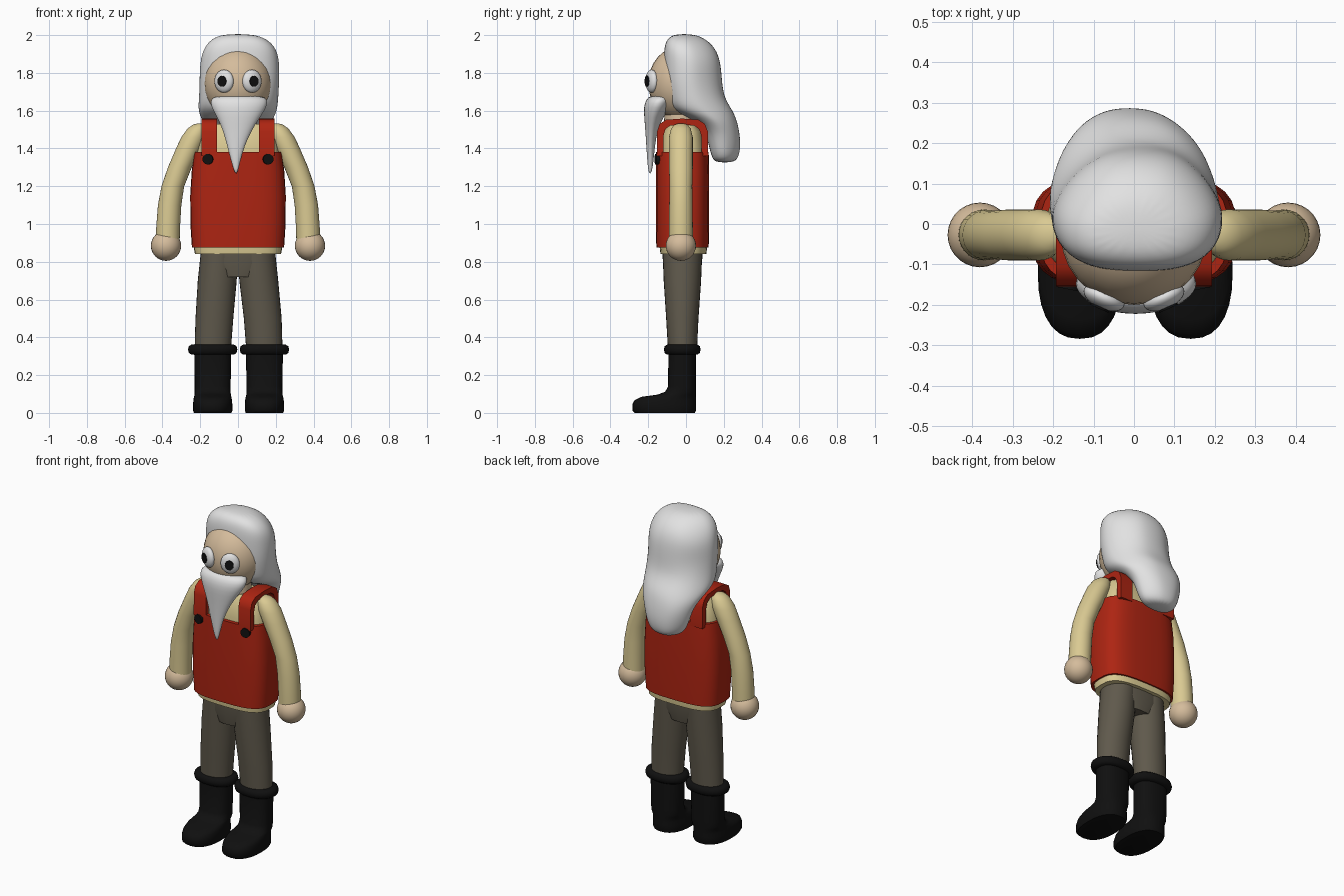
import bpy, bmesh, math
from mathutils import Matrix, Vector

if "Cube" in bpy.data.objects:
    bpy.data.objects.remove(bpy.data.objects["Cube"])


def colour(name, rgb):
    m = bpy.data.materials.new(name)
    m.diffuse_color = (*rgb, 1)
    m.use_nodes = True
    m.node_tree.nodes["Principled BSDF"].inputs["Base Color"].default_value = m.diffuse_color
    return m


WHITE = colour("hair_white", (0.76, 0.76, 0.76))
SKIN = colour("skin", (0.66, 0.50, 0.33))
CREAM = colour("shirt_cream", (0.70, 0.59, 0.29))
RED = colour("vest_red", (0.42, 0.018, 0.006))
OLIVE = colour("trouser_olive", (0.115, 0.10, 0.072))
BLACK = colour("black", (0.005, 0.005, 0.005))


def finish(name, bm, mat, subsurf=0, angle=40):
    bmesh.ops.recalc_face_normals(bm, faces=bm.faces)
    me = bpy.data.meshes.new(name)
    bm.to_mesh(me)
    bm.free()
    me.materials.append(mat)
    me.shade_smooth()
    me.set_sharp_from_angle(angle=math.radians(angle))
    ob = bpy.data.objects.new(name, me)
    bpy.context.collection.objects.link(ob)
    if subsurf:
        mod = ob.modifiers.new("round", 'SUBSURF')
        mod.levels = mod.render_levels = subsurf
    return ob


def loft(name, rings, mat, n=28, power=2.0, taper=0.0, lump=0.0, **kw):
    """Stack of superellipse rings: (x centre, x radius, y front, y back, z)."""
    bm = bmesh.new()
    loops = []
    for cx, rx, y0, y1, z in rings:
        loop = []
        for i in range(n):
            a = 2 * math.pi * i / n
            c, s = math.cos(a), math.sin(a)
            px = math.copysign(abs(c) ** (2 / power), c)
            py = math.copysign(abs(s) ** (2 / power), s)
            k = 1 + lump * math.sin(3 * a + 13 * z) * math.cos(21 * z)
            loop.append(bm.verts.new((cx + rx * px * k * (1 - taper * max(py, 0)),
                                      (y0 + y1) / 2 + (y1 - y0) / 2 * py * k, z)))
        loops.append(loop)
    for lo, hi in zip(loops, loops[1:]):
        for i in range(n):
            j = (i + 1) % n
            bm.faces.new((lo[i], lo[j], hi[j], hi[i]))
    bm.faces.new(loops[0])
    bm.faces.new(loops[-1])
    return finish(name, bm, mat, **kw)


def ball(name, loc, radii, mat, turn=0.0):
    bm = bmesh.new()
    bmesh.ops.create_uvsphere(bm, u_segments=28, v_segments=16, radius=1)
    bm.transform(Matrix.Translation(loc) @ Matrix.Rotation(turn, 4, 'Z')
                 @ Matrix.Diagonal((*radii, 1)))
    return finish(name, bm, mat)


def disc(name, loc, rx, rz, depth, mat, turn=0.0):
    bm = bmesh.new()
    bmesh.ops.create_cone(bm, cap_ends=True, segments=16, radius1=1, radius2=1, depth=1)
    bm.transform(Matrix.Translation(loc) @ Matrix.Rotation(turn, 4, 'Z')
                 @ Matrix.Diagonal((rx, depth, rz, 1)) @ Matrix.Rotation(math.pi / 2, 4, 'X'))
    return finish(name, bm, mat)


def strap(name, side):
    """Band bent over the shoulder."""
    outer = [(-.155, 1.36), (-.153, 1.49), (-.14, 1.53), (-.105, 1.552), (-.02, 1.558),
             (.065, 1.552), (.1, 1.53), (.116, 1.49), (.118, 1.36)]
    mid = Vector((-.02, 1.36))
    bm = bmesh.new()
    rows = []
    for y, z in outer:
        iy, iz = mid.x + (y - mid.x) * .74, mid.y + (z - mid.y) * .84
        rows.append([bm.verts.new((side * x, yy, zz)) for x, yy, zz in
                     ((.11, y, z), (.193, y, z), (.193, iy, iz), (.11, iy, iz))])
    for a, b in zip(rows, rows[1:]):
        for i in range(4):
            j = (i + 1) % 4
            bm.faces.new((a[i], a[j], b[j], b[i]))
    bm.faces.new(rows[0])
    bm.faces.new(rows[-1])
    return finish(name, bm, RED)


# Head and neck
ball("head", (0, -.03, 1.745), (.18, .17, .195), SKIN)
loft("neck", [(0, .1, -.12, .06, 1.48), (0, .09, -.11, .05, 1.64)], SKIN)

# Hair with a long fall down the back
loft("hair", [(-.01, .07, .16, .25, 1.325), (-.01, .115, .135, .28, 1.35),
              (-.01, .14, .12, .29, 1.42), (-.01, .16, .10, .285, 1.49),
              (-.005, .19, .045, .27, 1.55), (0, .215, -.085, .25, 1.60),
              (.005, .215, -.11, .205, 1.67), (.01, .215, -.115, .19, 1.76),
              (.01, .215, -.12, .185, 1.86), (.01, .195, -.12, .155, 1.93),
              (.008, .15, -.105, .105, 1.98), (0, .08, -.06, .04, 2.006)],
     WHITE, n=20, power=2.6, taper=.3, lump=.025, subsurf=2, angle=180)

# Beard tapering to a point
loft("beard", [(-.01, .006, -.198, -.182, 1.265), (-.012, .024, -.205, -.172, 1.33),
               (-.012, .045, -.21, -.165, 1.41), (-.003, .078, -.216, -.15, 1.50),
               (.003, .115, -.222, -.12, 1.565), (.005, .150, -.225, -.08, 1.62),
               (.005, .155, -.212, -.07, 1.66), (.005, .12, -.19, -.07, 1.682)],
     WHITE, n=20, subsurf=1, angle=180)

# Shirt body and overall vest
loft("shirt", [(0, .228, -.135, .108, .84), (0, .235, -.14, .112, .88),
               (0, .235, -.14, .108, 1.25), (0, .215, -.135, .102, 1.40),
               (0, .195, -.12, .085, 1.49), (0, .165, -.09, .055, 1.53)],
     CREAM, n=32, power=3)
loft("vest", [(0, .244, -.157, .12, .875), (0, .252, -.16, .123, 1.0),
              (0, .253, -.16, .123, 1.15), (0, .245, -.16, .123, 1.28),
              (0, .232, -.158, .12, 1.38)], RED, n=32, power=3.2)

# Hips
loft("hips", [(0, .12, -.11, .07, .72), (0, .195, -.122, .085, .79),
              (0, .197, -.125, .088, .86)], OLIVE, power=2.3)

for side, label in ((-1, "left"), (1, "right")):
    # Eyes turned slightly outward
    turn = side * .42
    out = Vector((math.sin(turn), -math.cos(turn), 0))
    centre = Vector((side * .074, -.182, 1.756))
    ball(label + "_eye", centre, (.054, .028, .061), WHITE, turn)
    disc(label + "_pupil", centre + out * .026, .025, .029, .008, BLACK, turn)

    # Shoulder strap and button
    strap(label + "_strap", side)
    disc(label + "_button", (side * .159, -.153, 1.343), .028, .028, .018, BLACK, side * .2)

    # Arm bent outward, ending in a round hand
    path = [(.372, .063, .90), (.370, .063, .98), (.362, .062, 1.10), (.345, .060, 1.20),
            (.308, .063, 1.30), (.262, .066, 1.40), (.235, .065, 1.46),
            (.215, .052, 1.505), (.205, .035, 1.525), (.2, .012, 1.533)]
    loft(label + "_arm", [(side * x, r, -.027 - min(r, .063), -.027 + min(r, .063), z)
                          for x, r, z in path], CREAM)
    ball(label + "_hand", (side * .381, -.027, .885), (.08, .08, .08), SKIN)

    # Trouser leg
    cx = .003 + side * .137
    loft(label + "_leg", [(cx, .096, -.095, .058, .33), (.003 + side * .128, .1, -.105, .066, .5),
                          (side * .110, .103, -.118, .08, .70),
                          (side * .099, .098, -.124, .086, .85)], OLIVE)

    # Boot with shaft, toe and cuff
    loft(label + "_boot", [(cx, .099, -.272, .046, 0), (cx, .104, -.284, .052, .012),
                           (cx, .104, -.284, .052, .045), (cx, .102, -.272, .052, .068),
                           (cx, .099, -.235, .052, .085), (cx, .096, -.15, .052, .097),
                           (cx, .095, -.11, .052, .112), (cx, .095, -.095, .052, .14),
                           (cx, .098, -.093, .052, .33)], BLACK, power=2.4, angle=50)
    loft(label + "_boot_cuff", [(cx, .112, -.10, .06, .308), (cx, .126, -.113, .073, .317),
                                (cx, .131, -.117, .077, .336), (cx, .126, -.113, .073, .353),
                                (cx, .112, -.10, .06, .362)], BLACK, power=2.2, angle=60)
